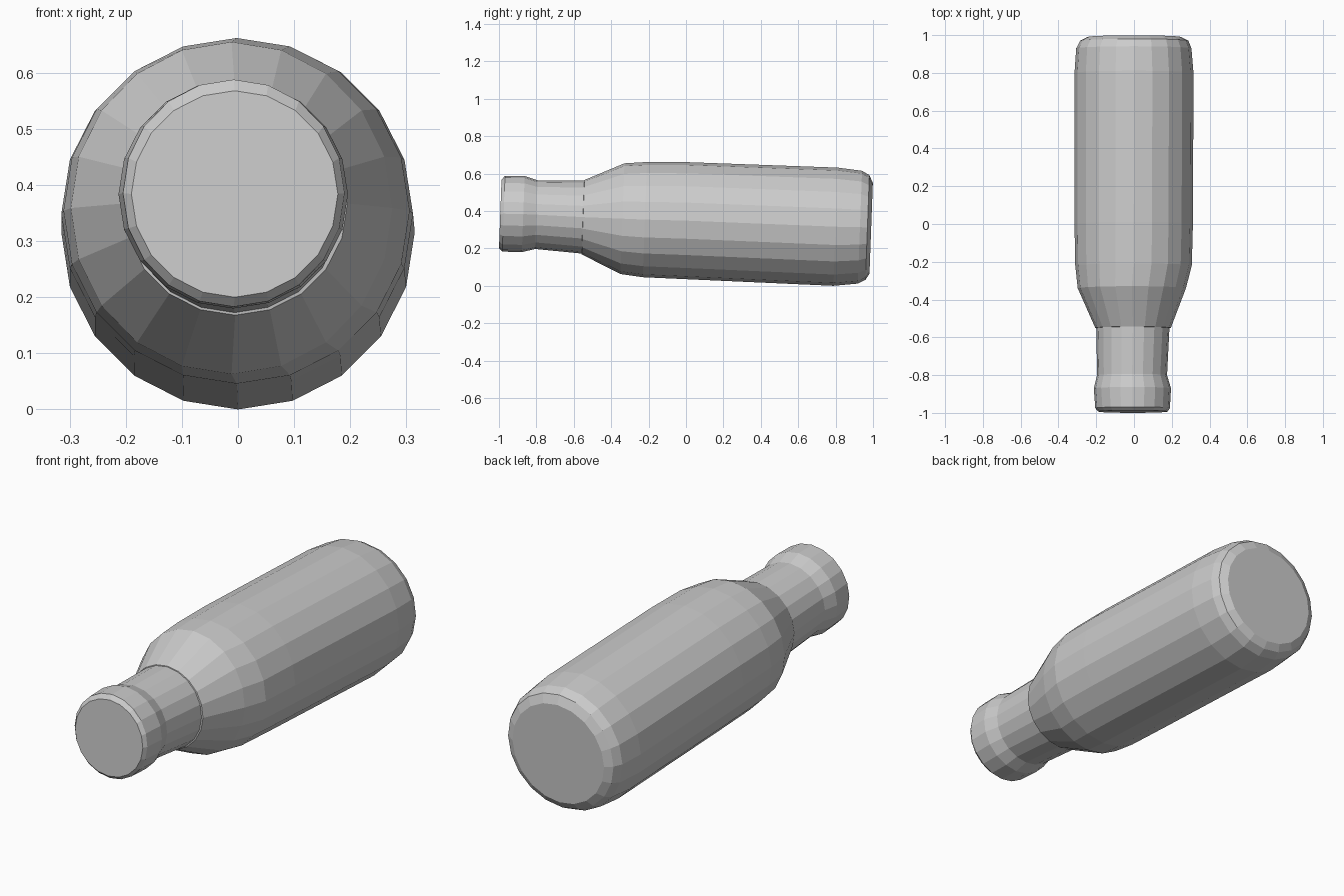
import bpy, bmesh, math

if "Cube" in bpy.data.objects:
    bpy.data.objects.remove(bpy.data.objects["Cube"])

SIDES = 20
TILT = 0.037  # rings lean with the slightly tilted axis


def lathe(name, rings, cap_front=False, cap_back=False):
    """Loft elliptical rings given as (y, x_min, x_max, z_min, z_max)."""
    bm = bmesh.new()
    loops = []
    for y, x0, x1, z0, z1 in rings:
        cx, cz, rx, rz = (x0 + x1) / 2, (z0 + z1) / 2, (x1 - x0) / 2, (z1 - z0) / 2
        loop = []
        for i in range(SIDES):
            a = 2 * math.pi * i / SIDES
            dz = rz * math.sin(a)
            loop.append(bm.verts.new((cx + rx * math.cos(a), y + TILT * dz, cz + dz)))
        loops.append(loop)
    for a, b in zip(loops, loops[1:]):
        for i in range(SIDES):
            j = (i + 1) % SIDES
            bm.faces.new((a[i], a[j], b[j], b[i]))
    if cap_front:
        bm.faces.new(loops[0])
    if cap_back:
        bm.faces.new(loops[-1])
    bmesh.ops.recalc_face_normals(bm, faces=bm.faces)
    mesh = bpy.data.meshes.new(name)
    bm.to_mesh(mesh)
    bm.free()
    obj = bpy.data.objects.new(name, mesh)
    bpy.context.collection.objects.link(obj)
    return obj


# Bottle body: shoulder, long barrel, rounded base
lathe("bottle_body", [
    (-0.552, -0.190, 0.182, 0.178, 0.556),
    (-0.550, -0.205, 0.195, 0.168, 0.566),
    (-0.340, -0.298, 0.275, 0.063, 0.655),
    (-0.220, -0.311, 0.306, 0.046, 0.662),
    (0.000, -0.315, 0.312, 0.036, 0.661),
    (0.800, -0.315, 0.315, 0.000, 0.632),
    (0.930, -0.306, 0.304, 0.012, 0.615),
    (0.970, -0.285, 0.288, 0.032, 0.592),
    (0.990, -0.248, 0.250, 0.065, 0.550),
], cap_back=True)

# Neck
lathe("neck", [
    (-0.800, -0.195, 0.175, 0.197, 0.564),
    (-0.545, -0.200, 0.188, 0.172, 0.562),
])

# Lip: flared rim with closed front
lathe("lip", [
    (-0.993, -0.190, 0.178, 0.200, 0.568),
    (-0.975, -0.205, 0.190, 0.183, 0.588),
    (-0.870, -0.213, 0.196, 0.180, 0.587),
    (-0.800, -0.195, 0.175, 0.197, 0.564),
], cap_front=True)
